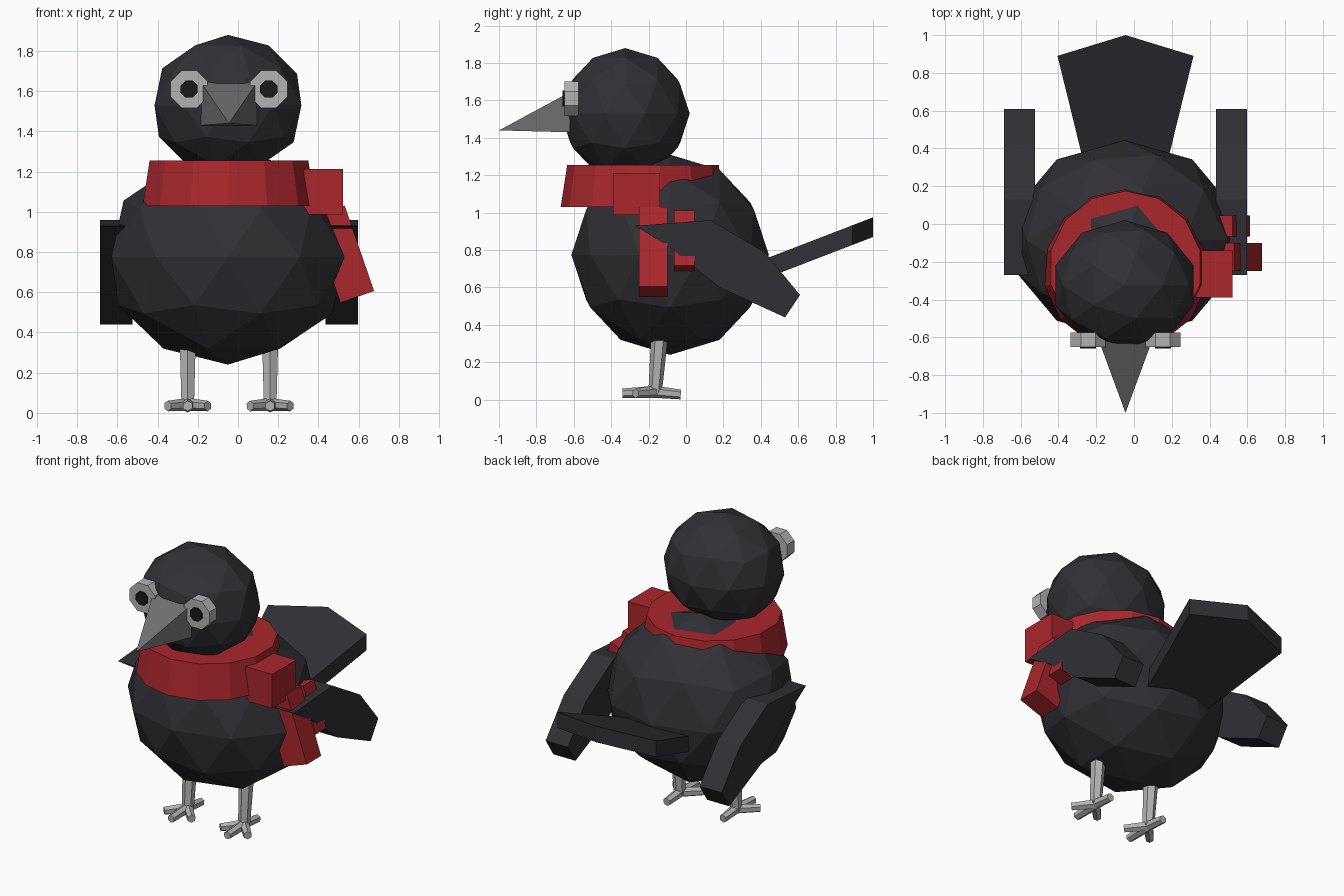
import bpy, bmesh
from math import radians
from mathutils import Vector

if "Cube" in bpy.data.objects:
    bpy.data.objects.remove(bpy.data.objects["Cube"])

CX = -0.045  # symmetry plane of the bird


def mat(name, r, g, b):
    m = bpy.data.materials.new(name)
    m.diffuse_color = (r, g, b, 1)
    m.use_nodes = True
    m.node_tree.nodes["Principled BSDF"].inputs["Base Color"].default_value = m.diffuse_color
    return m


BLACK = mat("feather_black", 0.03, 0.03, 0.036)
RED = mat("scarf_red", 0.40, 0.02, 0.025)
BEAK = mat("beak_grey", 0.16, 0.16, 0.17)
DARK = mat("pupil_black", 0.01, 0.01, 0.01)
PALE = mat("pale_grey", 0.45, 0.45, 0.45)


def finish(name, m):
    o = bpy.context.object
    o.name = name
    o.data.materials.append(m)
    return o


def ball(name, loc, radii):
    bpy.ops.mesh.primitive_ico_sphere_add(subdivisions=2, radius=1, location=loc)
    finish(name, BLACK).scale = radii


def box(name, loc, size, m, tilt=0):
    bpy.ops.mesh.primitive_cube_add(size=1, location=loc, rotation=(0, radians(tilt), 0))
    finish(name, m).scale = size


def rod(name, a, b, r1, r2, m, sides=6):
    a, b = Vector(a), Vector(b)
    bpy.ops.mesh.primitive_cone_add(vertices=sides, radius1=r1, radius2=r2,
                                    depth=(b - a).length, location=(a + b) / 2)
    o = finish(name, m)
    o.rotation_euler = (b - a).to_track_quat('Z', 'Y').to_euler()


def slab(name, pts, offset, m):
    """Extrude a planar outline by an offset vector."""
    bm = bmesh.new()
    face = bm.faces.new([bm.verts.new(p) for p in pts])
    ext = bmesh.ops.extrude_face_region(bm, geom=[face], use_keep_orig=True)
    bmesh.ops.translate(bm, vec=offset,
                        verts=[v for v in ext["geom"] if isinstance(v, bmesh.types.BMVert)])
    bmesh.ops.recalc_face_normals(bm, faces=bm.faces)
    me = bpy.data.meshes.new(name)
    bm.to_mesh(me)
    bm.free()
    o = bpy.data.objects.new(name, me)
    bpy.context.collection.objects.link(o)
    me.materials.append(m)


# Body and head
ball("body", (CX - 0.005, -0.085, 0.775), (0.61, 0.528, 0.535))
ball("head", (CX - 0.005, -0.325, 1.53), (0.384, 0.345, 0.35))

# Beak: four-sided pyramid with its tip low
bm = bmesh.new()
base = [bm.verts.new((CX + x, -0.62, z)) for x, z in
        ((-0.14, 1.645), (0.14, 1.645), (0.14, 1.43), (-0.14, 1.43))]
tip = bm.verts.new((CX, -1.0, 1.44))
bm.faces.new(base)
for i in range(4):
    bm.faces.new((base[i], base[(i + 1) % 4], tip))
bmesh.ops.recalc_face_normals(bm, faces=bm.faces)
me = bpy.data.meshes.new("beak")
bm.to_mesh(me)
bm.free()
me.materials.append(BEAK)
bpy.context.collection.objects.link(bpy.data.objects.new("beak", me))

# Tail fan: sheared slab rising backwards
fan = [(-0.215, 0.30), (0.215, 0.30), (0.36, 0.89), (0, 1.0), (-0.36, 0.89)]
slab("tail", [(CX + x, y, 0.87 + 0.385 * (y - 1)) for x, y in fan], (0, 0, 0.105), BLACK)

# Paired parts: wings, eyes, legs, feet
wing = [(-0.27, 0.93), (0.13, 0.96), (0.42, 0.79), (0.61, 0.56),
        (0.53, 0.44), (0.18, 0.60), (-0.08, 0.81)]
for s, side in ((-1, "left"), (1, "right")):
    slab(side + "_wing", [(CX + s * 0.48, y, z) for y, z in wing], (s * 0.162, 0, 0), BLACK)

    ex = CX + s * 0.198
    for part, r, front, m in (("eye", 0.1, -0.65, PALE), ("pupil", 0.046, -0.66, DARK)):
        bpy.ops.mesh.primitive_cylinder_add(vertices=8, radius=r, depth=-0.575 - front,
                                            location=(ex, (front - 0.575) / 2, 1.61),
                                            rotation=(radians(90), 0, 0))
        o = finish(side + "_" + part, m)
        o.rotation_euler = (radians(90), radians(22.5), 0)

    lx = CX + s * 0.205
    rod(side + "_leg", (lx, -0.14, 0.36), (lx, -0.165, 0.04), 0.046, 0.036, PALE)
    toes = ((0, -0.34, 0.034), (-0.1, -0.27, 0.034), (0.1, -0.27, 0.034), (0, -0.028, 0.028))
    for i, (dx, y, z) in enumerate(toes):
        rod(f"{side}_toe_{i}", (lx, -0.165, 0.042), (lx + dx, y, z), 0.032, 0.026, PALE)

# Scarf: flared band, knot and two hanging ends
bpy.ops.mesh.primitive_cone_add(vertices=14, radius1=0.44, radius2=0.405, depth=0.225,
                                location=(CX, -0.23, 1.1425))
finish("scarf_band", RED)
box("scarf_knot", (0.425, -0.265, 1.10), (0.195, 0.25, 0.225), RED)
box("scarf_long_end", (0.52, -0.175, 0.79), (0.177, 0.15, 0.45), RED, -19)
box("scarf_short_end", (0.52, -0.01, 0.85), (0.1, 0.11, 0.31), RED, -17)
